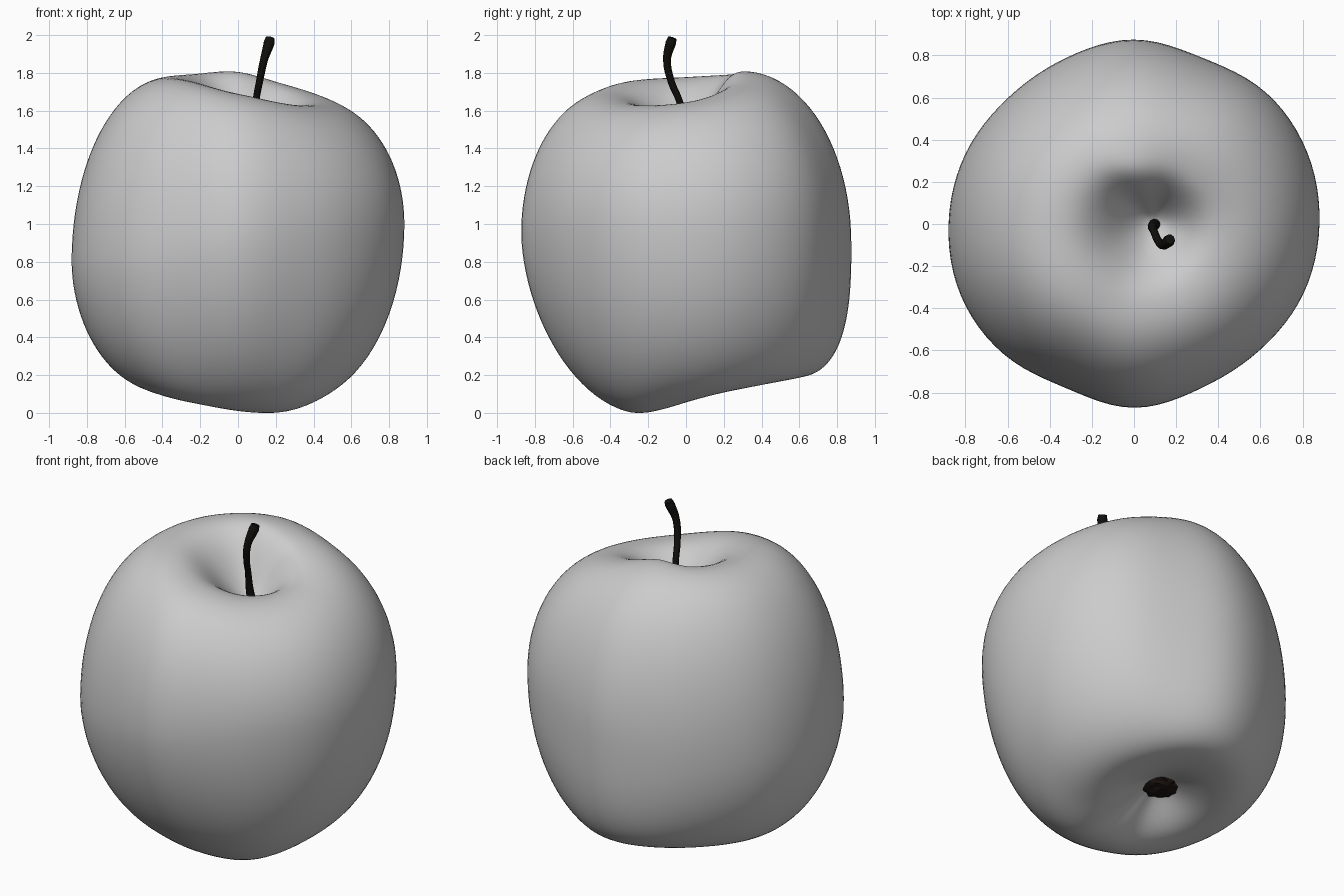
import bpy, bmesh, math, random
from mathutils import Vector

if "Cube" in bpy.data.objects:
    bpy.data.objects.remove(bpy.data.objects["Cube"])

random.seed(4)


def material(name, color):
    m = bpy.data.materials.new(name)
    m.diffuse_color = color
    m.use_nodes = True
    m.node_tree.nodes["Principled BSDF"].inputs["Base Color"].default_value = m.diffuse_color
    return m


# Equator radius every 22.5 degrees, starting at +x
RADII = [0.885, 0.895, 0.89, 0.855, 0.882, 0.855, 0.85, 0.872,
         0.885, 0.895, 0.88, 0.845, 0.88, 0.845, 0.85, 0.875]
# Fruit shape every 45 degrees:
# equator z, top rim radius, top rim z, bottom rim radius, bottom rim z, bottom exponent
KEYS = [
    (1.00, 0.42, 1.645, 0.30, 0.055, 2.0),
    (1.00, 0.37, 1.73, 0.43, 0.13, 2.1),
    (0.90, 0.31, 1.808, 0.54, 0.185, 2.8),
    (0.85, 0.35, 1.795, 0.48, 0.165, 2.2),
    (0.80, 0.36, 1.78, 0.43, 0.12, 1.9),
    (0.85, 0.40, 1.76, 0.36, 0.055, 1.8),
    (0.95, 0.42, 1.69, 0.28, 0.008, 1.75),
    (1.00, 0.40, 1.632, 0.31, 0.0, 1.9),
]
TOP_PIT = Vector((0.10, 0.0, 1.45))
BOTTOM_PIT = Vector((-0.10, 0.10, 0.27))


def blend(table, t):
    """Smooth periodic blend of the rows of a table."""
    i, f = int(t), t % 1
    rows = [table[(i + k) % len(table)] for k in (-1, 0, 1, 2)]
    return [0.5 * (2 * b + (c - a) * f + (2 * a - 5 * b + 4 * c - d) * f ** 2
                   + (3 * b - a - 3 * c + d) * f ** 3) for a, b, c, d in zip(*rows)]


def meridian(angle):
    """Points from the bottom hollow, over the side, to the top hollow."""
    turn = angle / (2 * math.pi)
    R = blend([(r,) for r in RADII], turn * 16)[0]
    ze, rt, zt, rb, zb, e = blend(KEYS, turn * 8)

    def at(r, z):
        return Vector((r * math.cos(angle), r * math.sin(angle), z))

    def hollow(rim, pit, s):
        p = rim.lerp(pit, s)
        p.z = pit.z + (rim.z - pit.z) * (0.5 + 0.5 * math.cos(math.pi * s ** 1.25))
        return p

    pts = [hollow(at(rb, zb), BOTTOM_PIT, 1 - k / 14) for k in range(1, 14)]
    for k in range(24):
        q = k / 24 * math.pi / 2
        pts.append(at(rb + (R - rb) * math.sin(q) ** (2 / e), ze - (ze - zb) * math.cos(q) ** (2 / e)))
    for k in range(24):
        q = k / 24 * math.pi / 2
        pts.append(at(rt + (R - rt) * math.cos(q), ze + (zt - ze) * math.sin(q)))
    pts += [hollow(at(rt, zt), TOP_PIT, k / 14) for k in range(14)]
    return pts


# Fruit body
N = 96
bm = bmesh.new()
cols = [[bm.verts.new(p) for p in meridian(2 * math.pi * i / N)] for i in range(N)]
low, high = bm.verts.new(BOTTOM_PIT), bm.verts.new(TOP_PIT)
for a, b in zip(cols, cols[1:] + cols[:1]):
    bm.faces.new((low, b[0], a[0]))
    bm.faces.new((high, a[-1], b[-1]))
    for k in range(len(a) - 1):
        bm.faces.new((a[k], b[k], b[k + 1], a[k + 1]))
# Soften the creases along the rims
for _ in range(6):
    bmesh.ops.smooth_vert(bm, verts=bm.verts, factor=0.5, use_axis_x=True, use_axis_y=True, use_axis_z=True)
for f in bm.faces:
    f.smooth = True
bmesh.ops.recalc_face_normals(bm, faces=bm.faces)
mesh = bpy.data.meshes.new("fruit_body")
bm.to_mesh(mesh)
bm.free()
bpy.context.collection.objects.link(bpy.data.objects.new("fruit_body", mesh))

# Stem, slightly flared at both ends
path = [(0.10, 0.0, 1.44, 1.4), (0.087, -0.012, 1.55, 1.1), (0.095, -0.035, 1.65, 0.9), (0.115, -0.08, 1.76, 0.95),
        (0.138, -0.10, 1.87, 1.05), (0.165, -0.08, 1.96, 1.45), (0.17, -0.072, 1.985, 1.2)]
curve = bpy.data.curves.new("stem", "CURVE")
curve.dimensions = "3D"
curve.bevel_depth = 0.02
curve.bevel_resolution = 3
curve.use_fill_caps = True
spline = curve.splines.new("BEZIER")
spline.bezier_points.add(len(path) - 1)
for bp, (x, y, z, r) in zip(spline.bezier_points, path):
    bp.co, bp.radius = (x, y, z), r
    bp.handle_left_type = bp.handle_right_type = "AUTO"
curve.materials.append(material("stem_dark", (0.006, 0.005, 0.004, 1)))
bpy.context.collection.objects.link(bpy.data.objects.new("stem", curve))

# Dried blossom end: rough flattened lump in the bottom hollow
bpy.ops.mesh.primitive_ico_sphere_add(subdivisions=3, radius=1, location=BOTTOM_PIT - Vector((0, 0, 0.01)))
blossom = bpy.context.object
blossom.name = "blossom_end"
for v in blossom.data.vertices:
    v.co = v.co * random.uniform(0.9, 1.1)
    v.co.x, v.co.y, v.co.z = v.co.x * 0.11, v.co.y * 0.11, v.co.z * 0.05
blossom.data.materials.append(material("blossom_brown", (0.012, 0.007, 0.006, 1)))
